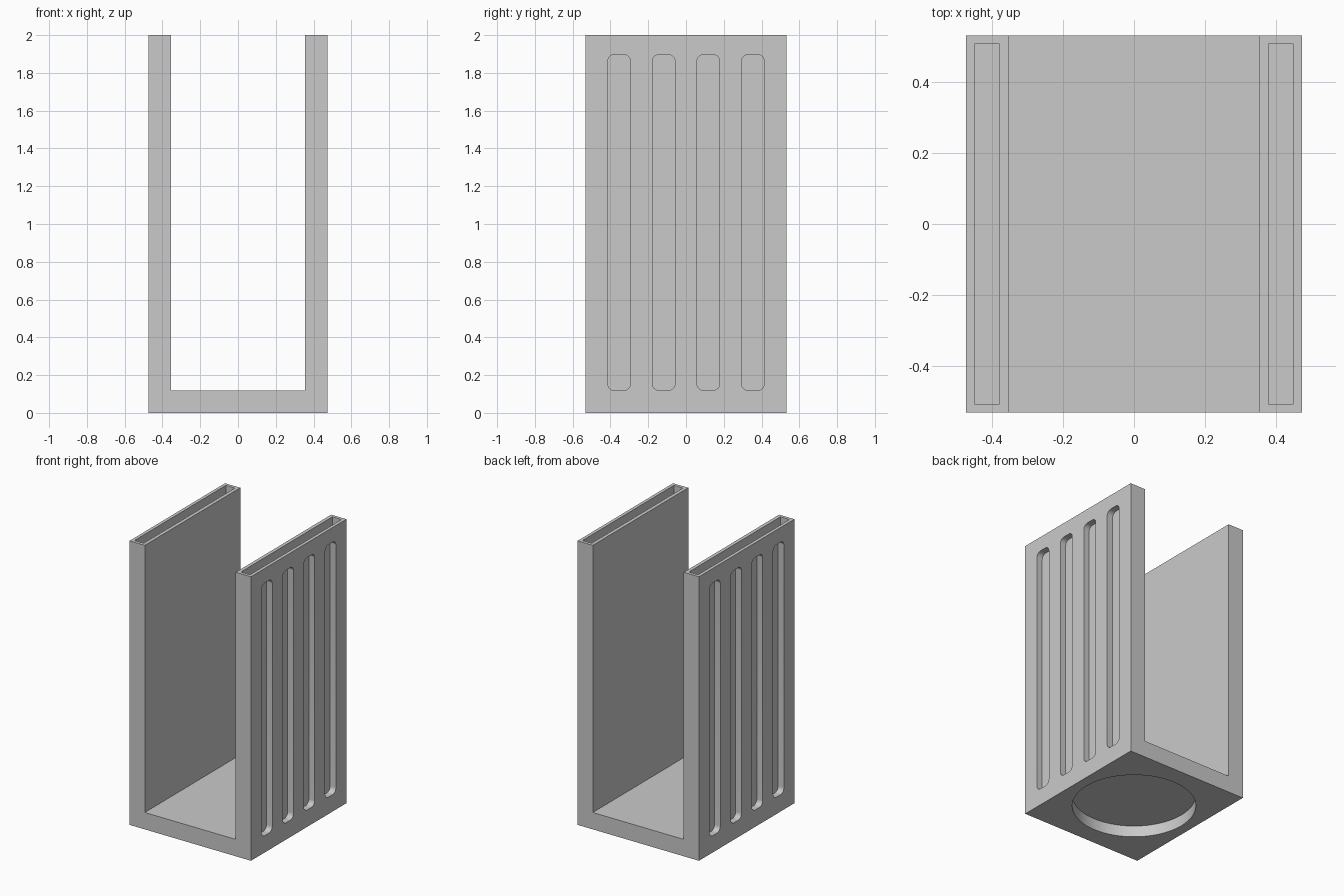
import bpy
import bmesh
from mathutils import Vector

if "Cube" in bpy.data.objects:
    bpy.data.objects.remove(bpy.data.objects["Cube"], do_unlink=True)

HALF_X, HALF_Y, HEIGHT = 0.473, 0.531, 2.0
INNER_X, FLOOR = 0.354, 0.119
SKIN = 0.023
SLOT_DEPTH, POCKET_DEPTH = 0.045, 0.075

grey = bpy.data.materials.new("plain_grey")
grey.use_nodes = True
colour = (0.59, 0.59, 0.59, 1)
grey.diffuse_color = colour
grey.node_tree.nodes["Principled BSDF"].inputs["Base Color"].default_value = colour


def new_object(name, bm):
    bmesh.ops.recalc_face_normals(bm, faces=bm.faces)
    mesh = bpy.data.meshes.new(name)
    bm.to_mesh(mesh)
    bm.free()
    mesh.materials.append(grey)
    obj = bpy.data.objects.new(name, mesh)
    bpy.context.collection.objects.link(obj)
    return obj


def extrude_profile(name, points, direction):
    bm = bmesh.new()
    face = bm.faces.new([bm.verts.new(p) for p in points])
    result = bmesh.ops.extrude_face_region(bm, geom=[face], use_keep_orig=True)
    verts = [g for g in result["geom"] if isinstance(g, bmesh.types.BMVert)]
    bmesh.ops.translate(bm, verts=verts, vec=Vector(direction))
    return new_object(name, bm)


def box(name, low, high):
    points = [(low[0], low[1], low[2]), (high[0], low[1], low[2]),
              (high[0], high[1], low[2]), (low[0], high[1], low[2])]
    return extrude_profile(name, points, (0, 0, high[2] - low[2]))


def rounded_slot(name, x0, x1, y, half_width, z0, z1, radius):
    # Box with its four x-direction edges rounded
    obj = box(name, (x0, y - half_width, z0), (x1, y + half_width, z1))
    bm = bmesh.new()
    bm.from_mesh(obj.data)
    edges = [e for e in bm.edges if abs(e.verts[0].co.x - e.verts[1].co.x) > 0.001]
    bmesh.ops.bevel(bm, geom=edges, offset=radius, segments=8, profile=0.5,
                    affect='EDGES')
    bm.to_mesh(obj.data)
    bm.free()
    return obj


def cut(target, cutter):
    mod = target.modifiers.new(cutter.name, 'BOOLEAN')
    mod.operation = 'DIFFERENCE'
    mod.solver = 'EXACT'
    mod.object = cutter
    cutter.hide_render = True
    cutters.append(cutter)


cutters = []

# U-shaped body
right_half = [(HALF_X, 0), (HALF_X, HEIGHT), (INNER_X, HEIGHT), (INNER_X, FLOOR)]
outline = right_half + [(-x, z) for x, z in reversed(right_half)]
body = extrude_profile("channel_body", [(x, -HALF_Y, z) for x, z in outline],
                       (0, 2 * HALF_Y, 0))

# Shallow pocket in each wall top, and blind slots in each outer face
for side in (-1, 1):
    xs = sorted((side * (INNER_X + SKIN + 0.002), side * (HALF_X - SKIN)))
    cut(body, box("top_pocket_cutter", (xs[0], SKIN - HALF_Y, HEIGHT - POCKET_DEPTH),
                  (xs[1], HALF_Y - SKIN, HEIGHT + 0.1)))
    xs = sorted((side * (HALF_X - SLOT_DEPTH), side * (HALF_X + 0.1)))
    for step in (-1.5, -0.5, 0.5, 1.5):
        cut(body, rounded_slot("slot_cutter", xs[0], xs[1], step * 0.236, 0.06,
                               FLOOR, 1.897, 0.036))

# Round recess under the floor
bm = bmesh.new()
bmesh.ops.create_cone(bm, cap_ends=True, segments=96, radius1=0.4, radius2=0.4,
                      depth=0.2)
bmesh.ops.translate(bm, verts=bm.verts, vec=(0, 0, -0.02))
cut(body, new_object("base_recess_cutter", bm))

# Apply the cuts and shade
bpy.ops.object.select_all(action='DESELECT')
bpy.context.view_layer.objects.active = body
body.select_set(True)
for mod in list(body.modifiers):
    bpy.ops.object.modifier_apply(modifier=mod.name)
for cutter in cutters:
    bpy.data.objects.remove(cutter, do_unlink=True)
bpy.ops.object.shade_smooth_by_angle()
